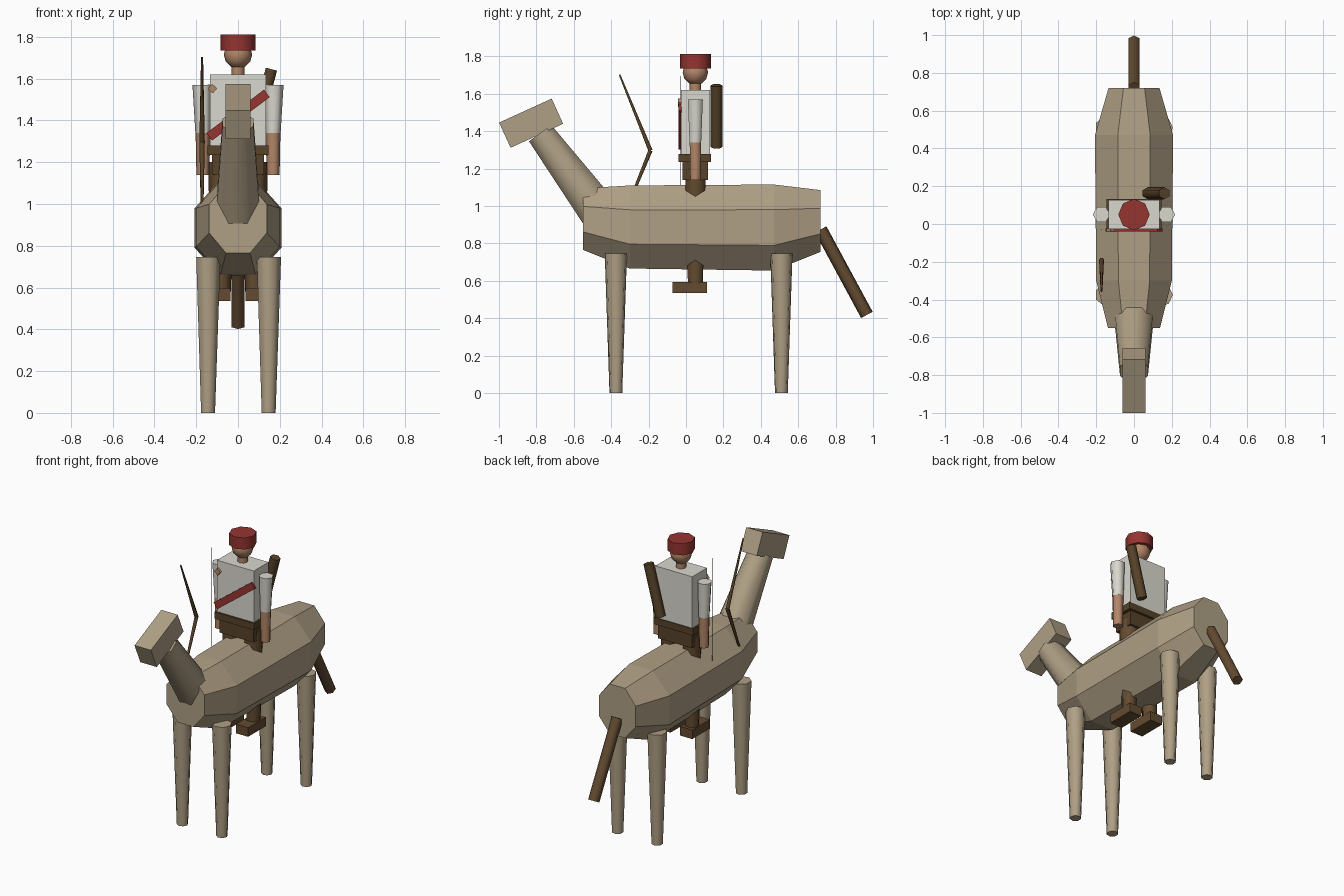
import bpy, bmesh
from math import cos, sin, pi, radians
from mathutils import Vector, Matrix

if "Cube" in bpy.data.objects:
    bpy.data.objects.remove(bpy.data.objects["Cube"])


def material(name, rgb):
    m = bpy.data.materials.new(name)
    m.use_nodes = True
    m.diffuse_color = (*rgb, 1)
    m.node_tree.nodes["Principled BSDF"].inputs["Base Color"].default_value = (*rgb, 1)
    return m


HIDE = material("tan_hide", (0.43, 0.35, 0.235))
WHITE = material("white_cloth", (0.70, 0.69, 0.62))
RED = material("red_cloth", (0.30, 0.035, 0.03))
SKIN = material("skin", (0.45, 0.24, 0.14))
BROWN = material("brown_wood", (0.125, 0.07, 0.03))
LEATHER = material("dark_leather", (0.095, 0.055, 0.022))
STRING = material("dark_string", (0.03, 0.03, 0.03))


def finish(name, bm, mat):
    bmesh.ops.recalc_face_normals(bm, faces=bm.faces)
    mesh = bpy.data.meshes.new(name)
    bm.to_mesh(mesh)
    bm.free()
    mesh.materials.append(mat)
    obj = bpy.data.objects.new(name, mesh)
    bpy.context.collection.objects.link(obj)
    return obj


def loft(name, mat, rings, smooth=False):
    """Skin a list of equal point rings and cap both ends."""
    bm = bmesh.new()
    loops = [[bm.verts.new(p) for p in ring] for ring in rings]
    n = len(loops[0])
    for a, b in zip(loops, loops[1:]):
        for i in range(n):
            j = (i + 1) % n
            bm.faces.new((a[i], a[j], b[j], b[i])).smooth = smooth
    bm.faces.new(loops[0])
    bm.faces.new(loops[-1])
    return finish(name, bm, mat)


def ring(center, u, v, n, phase=0.0):
    return [center + u * cos(phase + 2 * pi * i / n) + v * sin(phase + 2 * pi * i / n)
            for i in range(n)]


def tube(name, mat, p1, p2, r1, r2, n, phase=0.0, smooth=True):
    """Straight tapered limb between two points."""
    p1, p2 = Vector(p1), Vector(p2)
    d = (p2 - p1).normalized()
    x = Vector((1, 0, 0))
    u = (x - d * x.dot(d)).normalized()
    v = d.cross(u)
    return loft(name, mat, [ring(p1, u * r1, v * r1, n, phase),
                            ring(p2, u * r2, v * r2, n, phase)], smooth)


def box(name, mat, center, size, axis="X", angle=0.0):
    bm = bmesh.new()
    bmesh.ops.create_cube(bm, size=1)
    bm.transform(Matrix.Translation(center) @ Matrix.Rotation(radians(angle), 4, axis)
                 @ Matrix.Diagonal((*size, 1)))
    return finish(name, bm, mat)


# Animal body: octagonal sections given as y, centre z, half width, half height
k = 1 / cos(pi / 8)
sections = [(-0.55, 0.93, 0.138, 0.165), (-0.30, 0.888, 0.20, 0.222),
            (0.47, 0.885, 0.207, 0.23), (0.72, 0.92, 0.135, 0.165)]
loft("animal_body", HIDE,
     [ring(Vector((0, y, z)), Vector((w * k, 0, 0)), Vector((0, 0, h * k)), 8, pi / 8)
      for y, z, w, h in sections])

# Animal neck, head and tail
tube("animal_neck", HIDE, (0, -0.46, 0.96), (0, -0.78, 1.39), 0.114, 0.08, 8, pi / 8)
box("animal_head", HIDE, (0, -0.828, 1.443), (0.12, 0.309, 0.148), "X", 24.5)
tube("animal_tail", BROWN, (0, 0.72, 0.875), (0, 0.967, 0.418), 0.035, 0.035, 6, pi / 2)

# Animal legs
for side, x in (("left", 0.145), ("right", -0.145)):
    for end, y in (("front", -0.375), ("back", 0.51)):
        tube(f"animal_{end}_{side}_leg", HIDE, (x, y, 0), (x, y, 0.745), 0.035, 0.061, 7)

# Rider torso
RY = 0.05
box("shirt", WHITE, (0, RY, 1.448), (0.27, 0.155, 0.345))
box("belt", LEATHER, (0, RY - 0.003, 1.257), (0.29, 0.172, 0.045))
box("pelvis", LEATHER, (0, RY, 1.19), (0.25, 0.135, 0.10))

# Rider limbs
for side, s in (("left", 1), ("right", -1)):
    tube(f"{side}_sleeve", WHITE, (s * 0.168, RY, 1.34), (s * 0.172, RY, 1.57), 0.036, 0.046, 6)
    tube(f"{side}_forearm", SKIN, (s * 0.168, RY, 1.138), (s * 0.168, RY, 1.34), 0.031, 0.035, 6)
    tube(f"{side}_leg", BROWN, (s * 0.08, RY, 0.58), (s * 0.08, RY, 1.2), 0.046, 0.064, 6)
    box(f"{side}_boot", BROWN, (s * 0.08, 0.02, 0.565), (0.09, 0.185, 0.06))

# Rider head and cap
tube("rider_neck", SKIN, (0, RY, 1.60), (0, RY, 1.68), 0.031, 0.031, 8)
bm = bmesh.new()
bmesh.ops.create_uvsphere(bm, u_segments=8, v_segments=6, radius=0.068)
bm.transform(Matrix.Translation((0, RY, 1.715)))
for f in bm.faces:
    f.smooth = True
finish("rider_head", bm, SKIN)
tube("cap", RED, (0, RY, 1.735), (0, RY, 1.812), 0.083, 0.083, 8)

# Sash across the chest and its small clasp
box("sash", RED, (0, -0.032, 1.425), (0.345, 0.015, 0.045), "Y", -37)
box("clasp", SKIN, (-0.122, -0.033, 1.552), (0.032, 0.02, 0.032), "Y", 40)

# Quiver on the back
tube("quiver", LEATHER, (0.073, 0.163, 1.315), (0.16, 0.163, 1.645), 0.032, 0.032, 6, pi / 6)

# Bow and string
for part, s in (("upper", 1), ("lower", -1)):
    tube(f"bow_{part}_limb", LEATHER, (-0.172, -0.19, 1.297),
         (-0.172, -0.355, 1.297 + s * 0.405), 0.013, 0.005, 6)
tube("bow_string", STRING, (-0.172, -0.03, 0.9), (-0.172, -0.03, 1.695), 0.002, 0.002, 6)
